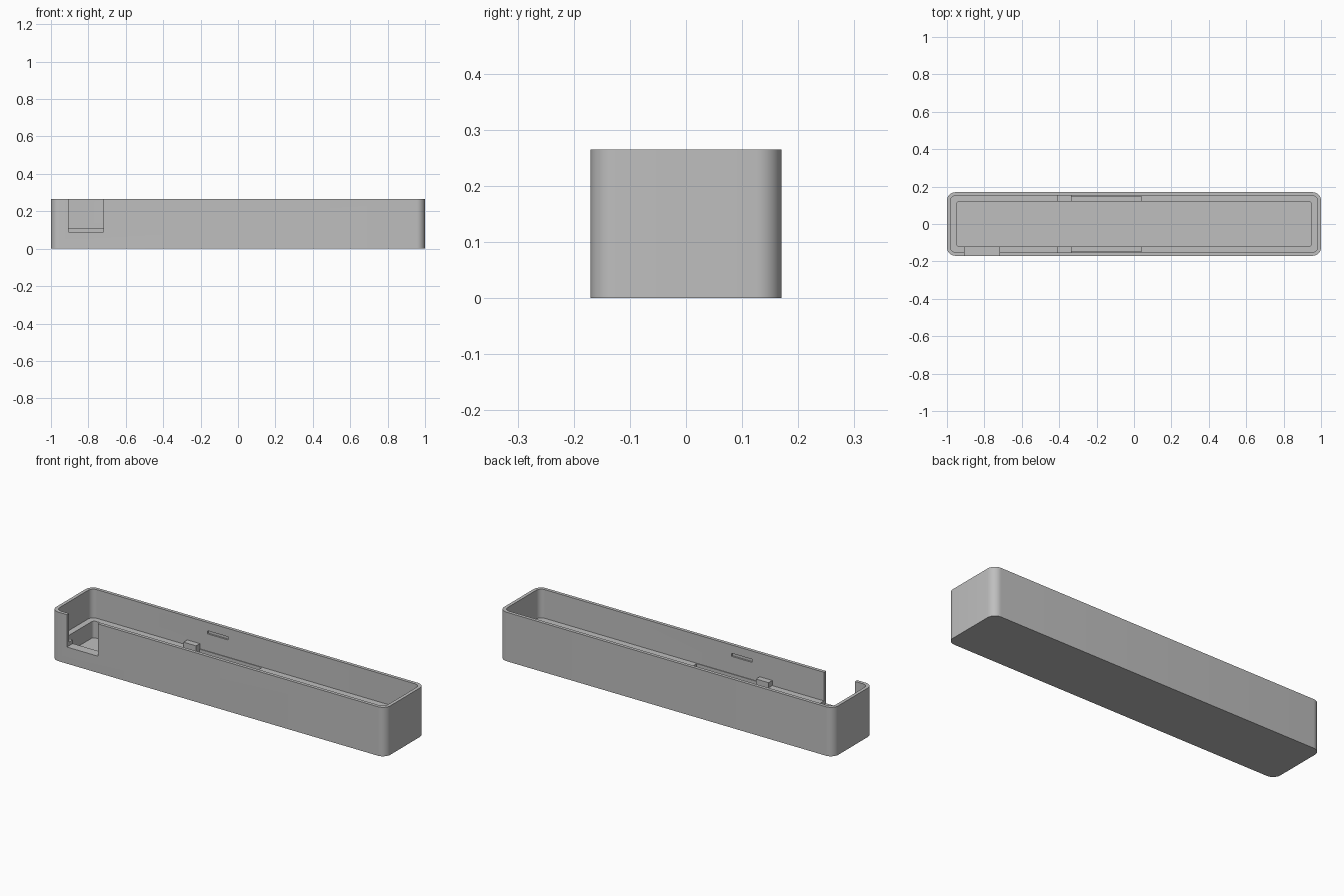
import bpy
import bmesh
from math import cos, sin, pi, radians

if "Cube" in bpy.data.objects:
    bpy.data.objects.remove(bpy.data.objects["Cube"], do_unlink=True)

HEIGHT, LEDGE, FLOOR = 0.265, 0.11, 0.02

grey = bpy.data.materials.new("plain grey")
grey.use_nodes = True
grey.diffuse_color = (0.52, 0.52, 0.52, 1)
grey.node_tree.nodes["Principled BSDF"].inputs["Base Color"].default_value = grey.diffuse_color


def prism(name, x0, x1, y0, y1, z0, z1, radius=0, steps=10):
    """Upright block with optionally rounded vertical corners."""
    bm = bmesh.new()
    points = []
    corners = [(x1, y1, -1, -1), (x0, y1, 1, -1), (x0, y0, 1, 1), (x1, y0, -1, 1)]
    for i, (x, y, sx, sy) in enumerate(corners):
        for k in range(steps + 1 if radius else 1):
            a = pi / 2 * (i + k / steps)
            points.append((x + radius * (sx + cos(a)), y + radius * (sy + sin(a)), z0))
    base = bm.faces.new([bm.verts.new(p) for p in points])
    top = bmesh.ops.extrude_face_region(bm, geom=[base])["geom"]
    bmesh.ops.translate(bm, vec=(0, 0, z1 - z0),
                        verts=[v for v in top if isinstance(v, bmesh.types.BMVert)])
    bmesh.ops.recalc_face_normals(bm, faces=bm.faces)
    mesh = bpy.data.meshes.new(name)
    bm.to_mesh(mesh)
    bm.free()
    mesh.materials.append(grey)
    obj = bpy.data.objects.new(name, mesh)
    bpy.context.collection.objects.link(obj)
    return obj


def cut(target, cutter):
    """Subtract the cutter and discard it."""
    bpy.context.view_layer.objects.active = target
    mod = target.modifiers.new("cut", "BOOLEAN")
    mod.operation = "DIFFERENCE"
    mod.solver = "EXACT"
    mod.object = cutter
    bpy.ops.object.modifier_apply(modifier=mod.name)
    bpy.data.objects.remove(cutter, do_unlink=True)


# Outer tray, upper cavity and deeper pocket
tray = prism("tray", -1, 1, -0.17, 0.17, 0, HEIGHT, 0.045)
cut(tray, prism("cavity", -0.982, 0.982, -0.152, 0.152, LEDGE, 0.4, 0.03))
cut(tray, prism("pocket", -0.95, 0.95, -0.12, 0.12, FLOOR, 0.2, 0.015))

# Connector opening in the front wall
cut(tray, prism("opening", -0.905, -0.72, -0.3, -0.1, 0.09, 0.4))

for side, name in ((-1, "front"), (1, "back")):
    def band(a, b):
        return sorted((side * a, side * b))
    # Recess in the ledge and latch slot in the wall
    cut(tray, prism("recess", -0.335, 0.04, *band(0.1, 0.148), 0.085, 0.2))
    cut(tray, prism("slot", -0.29, -0.165, *band(0.1, 0.161), 0.203, 0.22))
    # Stop block standing on the ledge
    prism(name + "_stop_block", -0.41, -0.335, *band(0.12, 0.154), 0.1, 0.138)

# Smooth the rounded corners, keep the rims sharp
bpy.ops.object.select_all(action="DESELECT")
tray.select_set(True)
bpy.context.view_layer.objects.active = tray
bpy.ops.object.shade_smooth_by_angle(angle=radians(30))
